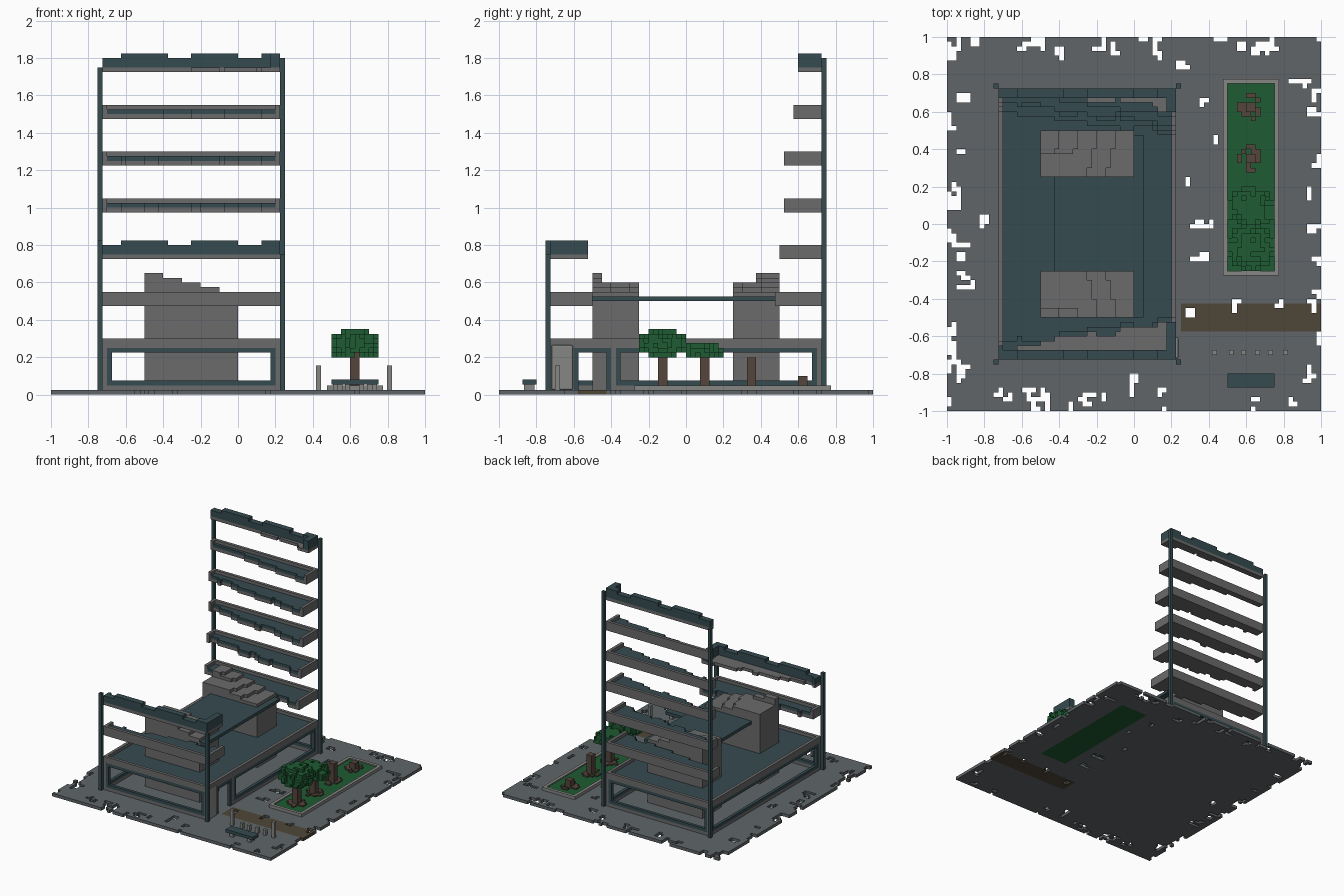
import bpy, bmesh, random

if "Cube" in bpy.data.objects:
    bpy.data.objects.remove(bpy.data.objects["Cube"])

random.seed(7)
U = 0.025  # block size


def mat(name, rgb):
    m = bpy.data.materials.new(name)
    m.diffuse_color = (*rgb, 1)
    m.use_nodes = True
    m.node_tree.nodes["Principled BSDF"].inputs["Base Color"].default_value = m.diffuse_color
    return m


MATS = [mat("paving grey", (0.115, 0.13, 0.137)),
        mat("concrete grey", (0.145, 0.145, 0.148)),
        mat("dark teal", (0.036, 0.070, 0.080)),
        mat("leaf green", (0.013, 0.105, 0.032)),
        mat("path brown", (0.078, 0.062, 0.040)),
        mat("trunk brown", (0.090, 0.060, 0.045)),
        mat("light stone", (0.24, 0.24, 0.235))]
PAVE, GREY, TEAL, GREEN, PATH, TRUNK, LIGHT = range(7)

DIRS = {(1, 0, 0): [(1, 0, 0), (1, 1, 0), (1, 1, 1), (1, 0, 1)],
        (-1, 0, 0): [(0, 0, 0), (0, 0, 1), (0, 1, 1), (0, 1, 0)],
        (0, 1, 0): [(0, 1, 0), (0, 1, 1), (1, 1, 1), (1, 1, 0)],
        (0, -1, 0): [(0, 0, 0), (1, 0, 0), (1, 0, 1), (0, 0, 1)],
        (0, 0, 1): [(0, 0, 1), (1, 0, 1), (1, 1, 1), (0, 1, 1)],
        (0, 0, -1): [(0, 0, 0), (0, 1, 0), (1, 1, 0), (1, 0, 0)]}


def vox(name, cells):
    """Mesh the outer skin of a dict {(i, j, k): material}."""
    verts, faces, mats = {}, [], []
    for c, m in cells.items():
        for d, quad in DIRS.items():
            if tuple(a + b for a, b in zip(c, d)) in cells:
                continue
            faces.append([verts.setdefault(tuple(a + b for a, b in zip(c, q)), len(verts))
                          for q in quad])
            mats.append(m)
    me = bpy.data.meshes.new(name)
    me.from_pydata([tuple(a * U for a in v) for v in verts], [], faces)
    for m in MATS:
        me.materials.append(m)
    me.polygons.foreach_set("material_index", mats)
    me.update()
    ob = bpy.data.objects.new(name, me)
    bpy.context.collection.objects.link(ob)
    return ob


def fill(cells, x, y, z, m):
    """Fill inclusive block ranges."""
    for i in range(x[0], x[1] + 1):
        for j in range(y[0], y[1] + 1):
            for k in range(z[0], z[1] + 1):
                cells[i, j, k] = m
    return cells


def box(name, lo, hi, m, bevel=0):
    bpy.ops.mesh.primitive_cube_add(size=1, location=[(a + b) / 2 for a, b in zip(lo, hi)])
    ob = bpy.context.object
    ob.name = name
    ob.scale = [b - a for a, b in zip(lo, hi)]
    bpy.ops.object.transform_apply(location=False, scale=True)
    ob.data.materials.append(MATS[m])
    if bevel:
        mod = ob.modifiers.new("round", 'BEVEL')
        mod.width, mod.segments = bevel, 2
    return ob


# Paving with a brown path and eroded holes
ground = fill({}, (-40, 39), (-40, 39), (0, 0), PAVE)
fill(ground, (10, 39), (-23, -18), (0, 0), PATH)
for i in range(20, 30):
    for j in range(-10, 30):
        del ground[i, j, 0]


def solid(i, j):
    return (-31 <= i <= 10 and -31 <= j <= 30) or (18 <= i <= 31 and -12 <= j <= 31) \
        or (14 <= i <= 33 and -37 <= j <= -25)


for n in range(120):
    i, j = random.randint(-40, 39), random.randint(-40, 39)
    if n % 2:
        e = random.choice((-40, -39, -38, 37, 38, 39))
        i, j = (e, j) if random.random() < 0.5 else (i, e)
    for s in range(random.randint(3, 7)):
        if not solid(i, j):
            ground.pop((i, j, 0), None)
        if random.random() < 0.5:
            i += random.choice((-1, 1))
        else:
            j += random.choice((-1, 1))
vox("paving", ground)

# Ground-floor walls with framed openings
X0, X1, Y0, Y1 = -29, 8, -29, 28
walls = {}
for k in range(1, 10):
    for i in range(X0, X1 + 1):
        walls[i, Y0, k] = walls[i, Y1, k] = GREY
    for j in range(Y0, Y1 + 1):
        walls[X0, j, k] = walls[X1, j, k] = GREY


def opening(cell, a0, a1, k0, k1):
    """Cut an opening and line it with a teal frame; cell maps (a, k) to a block."""
    for a in range(a0, a1 + 1):
        for k in range(k0, k1 + 1):
            if a in (a0, a1) or k in (k0, k1):
                walls[cell(a, k)] = TEAL
            else:
                walls.pop(cell(a, k), None)


for y in (Y0, Y1):
    opening(lambda a, k: (a, y, k), -28, 7, 2, 9)
opening(lambda a, k: (X0, a, k), -28, 27, 2, 9)
opening(lambda a, k: (X1, a, k), -15, 27, 2, 9)
opening(lambda a, k: (X1, a, k), -24, -17, 0, 9)
for a in range(-24, -16):
    walls.pop((X1, a, 0), None)
vox("ground_floor_walls", walls)
box("side_panel", (0.215, -0.72, 0.025), (0.237, -0.605, 0.265), LIGHT, 0.008)

# Corner columns
for name, i, j, top in (("front_left", -30, -30, 32), ("front_right", 9, -30, 29),
                        ("back_left", -30, 29, 69), ("back_right", 9, 29, 71)):
    vox(name + "_column", fill({}, (i, i), (j, j), (1, top), TEAL))


# Floor slabs: grey rim and underside, teal floor, ragged broken edge
def slab(name, z, reach, side, roof=False):
    cells, wob = {}, 0
    for i in range(X0, X1 + 1):
        if i % 4 == 0:
            wob = random.choice((0, 0, 1))
        edge = min(reach + round((X1 - i) / 37 * 5) + wob * (i < 4), 27)
        for j in range(edge, 29):
            jj = j if side > 0 else -j - 1
            rim = i in (X0, X1) or j == 28
            cells[i, jj, z] = GREY
            if roof:
                if rim or i in (X0 + 1, X1 - 1) or j == 27:
                    top = z + 3 if (i // 5) % 3 else z + 2
                    for k in range(z + 1, top + 1):
                        cells[i, jj, k] = TEAL
            elif rim:
                cells[i, jj, z + 1] = cells[i, jj, z + 2] = GREY
            else:
                cells[i, jj, z + 1] = TEAL
    vox(name, cells)


for n, (z, reach) in enumerate(((19, 19), (29, 20), (39, 21), (49, 21), (59, 23))):
    slab(f"back_floor_{n + 2}", z, reach, 1)
slab("back_roof", 69, 24, 1, True)
slab("front_floor_2", 19, 20, -1)
slab("front_roof_piece", 29, 21, -1, True)

# Complete first floor
first = fill({}, (X0, X1), (Y0, Y1), (10, 11), GREY)
fill(first, (X0 + 1, X1 - 1), (Y0 + 1, Y1 - 1), (10, 10), TEAL)
for i in range(X0 + 1, X1):
    for j in range(Y0 + 1, Y1):
        del first[i, j, 11]
vox("first_floor", first)

# Two stair cores with crumbled tops
cores = {}
for side in (1, -1):
    for i in range(-20, 0):
        for j in range(10, 20):
            h = max(26 - (i + 20 + (19 - j) // 4) // 4, 22)
            if j < (15 if side > 0 else 18):
                h = min(h, 24)
            jj = j if side > 0 else -j - 1
            fill(cores, (i, i), (jj, jj), (1, h - 1), GREY)
vox("stair_cores", cores)

# Thin remaining floor plate between the cores
plate = fill({}, (-17, 1), (-20, 18), (20, 20), TEAL)
vox("middle_floor_plate", {c: m for c, m in plate.items() if c not in cores})

# Garden bed
box("grass", (0.5, -0.25, 0), (0.75, 0.75, 0.04), GREEN)
kerb = fill({}, (19, 30), (-11, 30), (1, 1), LIGHT)
for i in range(20, 30):
    for j in range(-10, 30):
        del kerb[i, j, 1]
vox("garden_kerb", kerb)

# Tree trunks and roots
for n, (j0, top) in enumerate(((-6, 9), (3, 9), (13, 7), (24, 3))):
    t = fill({}, (24, 25), (j0, j0 + 1), (1, top), TRUNK)
    for i in range(21, 29):
        for j in range(j0 - 3, j0 + 5):
            d = abs(i - 24.5) + abs(j - j0 - 0.5)
            if d <= 3 and random.random() < 0.75:
                t[i, j, 1] = TRUNK
    vox(f"tree_trunk_{n + 1}", t)

# Leaf crowns, the second one half gone
for n, (cy, cz, rz, kmin, kmax) in enumerate(((-5, 11, 3.3, 8, 13), (3, 9, 3, 8, 10))):
    leaves = {}
    for i in range(20, 30):
        for j in range(cy - 5, cy + 5):
            for k in range(kmin, kmax + 1):
                d = ((i + .5 - 25) / 5.1) ** 2 + ((j + .5 - cy) / 5.1) ** 2 + ((k + .5 - cz) / rz) ** 2
                if d < 1 and (d < 0.55 or random.random() < 0.8 - 0.15 * n):
                    if not (24 <= i <= 25 and cy - 1 <= j <= cy + 1 and k <= 9) and (n == 0 or j > -1):
                        leaves[i, j, k] = GREEN
    vox(f"tree_leaves_{n + 1}", leaves)

# Bench and bollards
box("bench_seat", (0.5, -0.875, 0.055), (0.75, -0.8, 0.08), TEAL)
for x in (0.53, 0.69):
    box("bench_leg", (x, -0.865, 0.025), (x + 0.03, -0.81, 0.055), LIGHT)
for n, x in enumerate((0.43, 0.52, 0.585, 0.66, 0.73, 0.81)):
    top = 0.155 if n in (0, 5) else 0.07
    box("bollard", (x - 0.0125, -0.7, 0.025), (x + 0.0125, -0.675, top), LIGHT)
